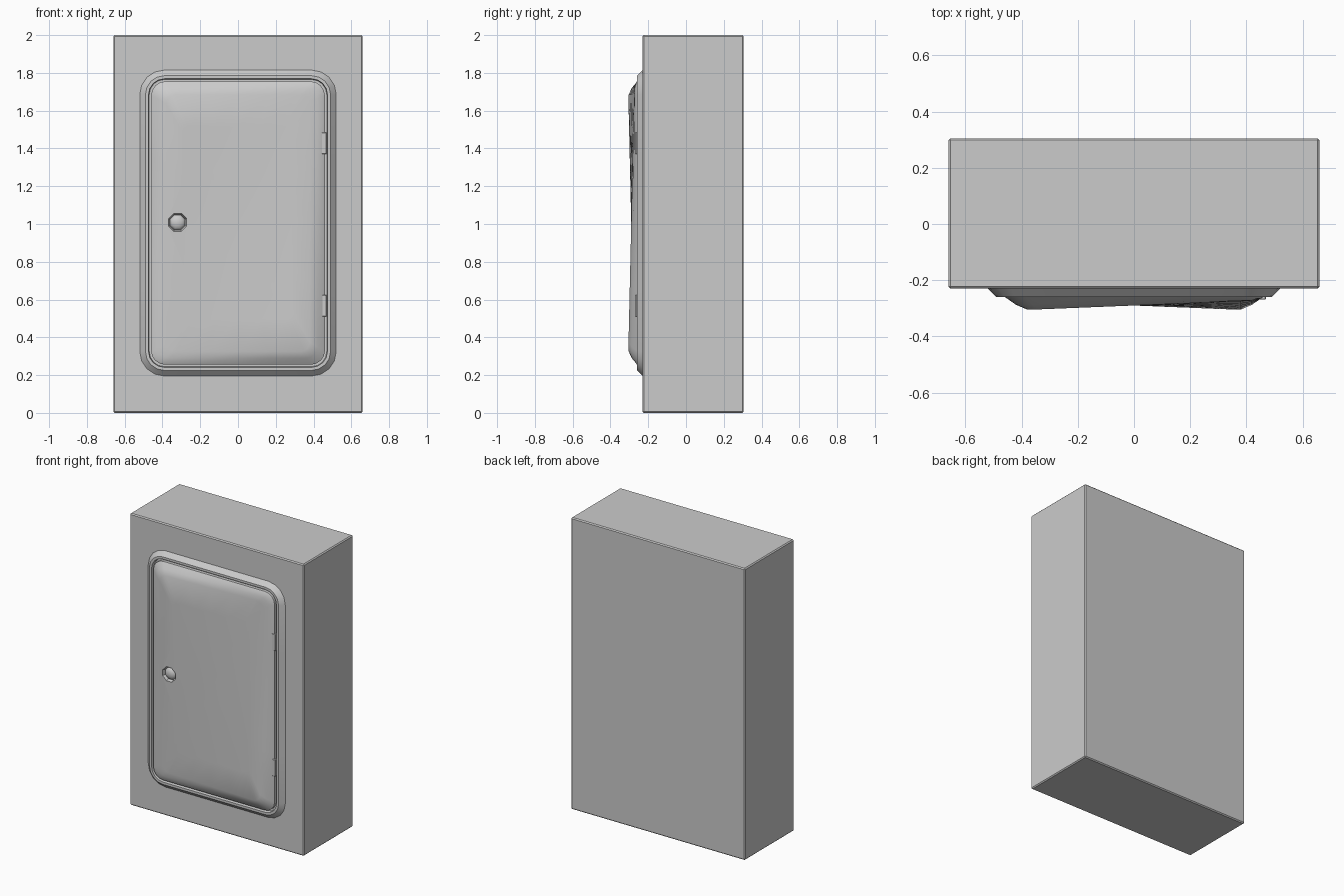
import bpy, bmesh, math
from mathutils import Matrix

if "Cube" in bpy.data.objects:
    bpy.data.objects.remove(bpy.data.objects["Cube"])

CZ = 1.005  # height of the door centre


def finish(bm, name, angle=None):
    bmesh.ops.recalc_face_normals(bm, faces=bm.faces[:])
    me = bpy.data.meshes.new(name)
    bm.to_mesh(me)
    bm.free()
    ob = bpy.data.objects.new(name, me)
    bpy.context.collection.objects.link(ob)
    if angle:
        smooth(ob, angle)
    return ob


def smooth(ob, angle):
    bpy.ops.object.select_all(action='DESELECT')
    ob.select_set(True)
    bpy.context.view_layer.objects.active = ob
    bpy.ops.object.shade_smooth_by_angle(angle=math.radians(angle))


def rounded_loop(bm, hw, hh, r, y, twist=0.0, seg=4, sub=4):
    """Rounded rectangle facing -y; twist pushes opposite corners in and out."""
    pts = []
    for k, (sx, sz) in enumerate([(1, 1), (-1, 1), (-1, -1), (1, -1)]):
        for i in range(seg + 1):
            a = math.pi / 2 * (k + i / seg)
            pts.append((sx * (hw - r) + r * math.cos(a), sz * (hh - r) + r * math.sin(a)))
    full = []
    n = len(pts)
    for i, p in enumerate(pts):
        q = pts[(i + 1) % n]
        cuts = sub if i % (seg + 1) == seg else 1  # extra points on the straight sides
        full += [(p[0] + (q[0] - p[0]) * j / cuts, p[1] + (q[1] - p[1]) * j / cuts) for j in range(cuts)]
    return [bm.verts.new((x, y + twist * (x / hw) * (z / hh), CZ + z)) for x, z in full]


def nested(name, loops, angle):
    bm = bmesh.new()
    rings = [rounded_loop(bm, *l) for l in loops]
    for a, b in zip(rings, rings[1:]):
        n = len(a)
        for i in range(n):
            j = (i + 1) % n
            bm.faces.new((a[i], a[j], b[j], b[i]))
    bm.faces.new(rings[0])
    bm.faces.new(rings[-1])
    return finish(bm, name, angle)


def box(name, lo, hi, bevel):
    bm = bmesh.new()
    bmesh.ops.create_cube(bm, size=1)
    for v in bm.verts:
        v.co = [(l + h) / 2 + c * (h - l) for c, l, h in zip(v.co, lo, hi)]
    bmesh.ops.bevel(bm, geom=bm.edges[:], offset=bevel, segments=1, affect='EDGES')
    return finish(bm, name)


# Cabinet body
box("cabinet_body", (-0.66, -0.23, 0), (0.66, 0.305, 2), 0.007)

# Raised frame with a groove around the door
nested("door_frame", [
    (0.52, 0.81, 0.13, -0.225),
    (0.52, 0.81, 0.13, -0.23),
    (0.49, 0.78, 0.10, -0.26),
    (0.474, 0.764, 0.085, -0.26),
    (0.47, 0.76, 0.08, -0.238),
], 30)

# Door: pillowed rim and a slightly twisted panel
panel = [(0.38 * s, 0.68 * s, 0.05 * s, -0.290, 0.0155 * s * s) for s in (1, 0.75, 0.5, 0.25, 0.03)]
door = nested("door", [
    (0.46, 0.75, 0.075, -0.232),
    (0.46, 0.75, 0.075, -0.260),
    (0.452, 0.742, 0.07, -0.265),
    (0.42, 0.715, 0.06, -0.280, 0.008),
] + panel, 35)


# Eight-sided socket cut for the latch
def latch_place(y):
    return Matrix.Translation((-0.32, y, 1.008)) @ Matrix.Rotation(math.pi / 2, 4, 'X') @ Matrix.Rotation(math.pi / 8, 4, 'Z')


bm = bmesh.new()
bmesh.ops.create_cone(bm, cap_ends=True, segments=8, radius1=0.044, radius2=0.058,
                      depth=0.04, matrix=latch_place(-0.286))
cutter = finish(bm, "socket_cutter")
cutter.hide_render = True
mod = door.modifiers.new("socket", 'BOOLEAN')
mod.operation = 'DIFFERENCE'
mod.solver = 'EXACT'
mod.object = cutter
bpy.context.view_layer.objects.active = door
bpy.ops.object.modifier_apply(modifier=mod.name)
bpy.data.objects.remove(cutter)
smooth(door, 35)

# Domed latch button
bm = bmesh.new()
bmesh.ops.create_uvsphere(bm, u_segments=8, v_segments=8, radius=0.044,
                          matrix=latch_place(-0.266) @ Matrix.Diagonal((1, 1, 0.55, 1)))
finish(bm, "latch_button", 40)

# Hinges
for label, z in (("upper", 1.427), ("lower", 0.567)):
    box(label + "_hinge", (0.443, -0.268, z - 0.057), (0.469, -0.236, z + 0.057), 0.002)
